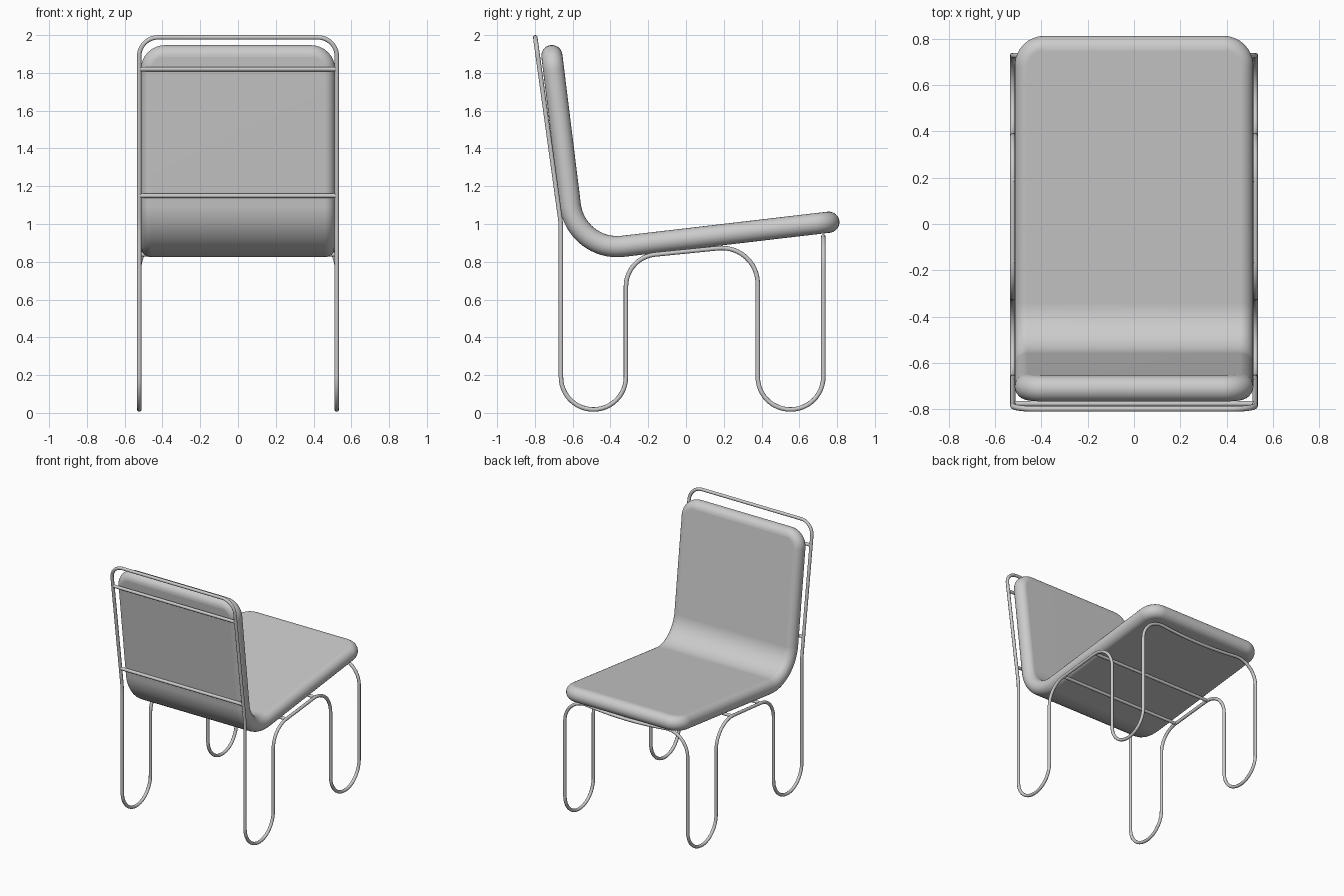
import bpy
import bmesh
from math import sin, cos, tan, pi
from mathutils import Vector

cube = bpy.data.objects.get("Cube")
if cube:
    bpy.data.objects.remove(cube, do_unlink=True)

# One plain grey for the whole chair
grey = bpy.data.materials.new("plain grey")
grey.use_nodes = True
colour = (0.6, 0.6, 0.6, 1)
grey.diffuse_color = colour
grey.node_tree.nodes["Principled BSDF"].inputs["Base Color"].default_value = colour

TUBE = 0.012
SIDE = 0.523


def link(name, data):
    obj = bpy.data.objects.new(name, data)
    bpy.context.collection.objects.link(obj)
    data.materials.append(grey)
    return obj


def fillet(before, corner, after, radius, steps=12):
    """Points of an arc that rounds one corner of a path."""
    u, v = (before - corner).normalized(), (after - corner).normalized()
    half = u.angle(v) / 2
    reach = radius / tan(half)
    centre = corner + (u + v).normalized() * radius / sin(half)
    a, b = corner + u * reach - centre, corner + v * reach - centre
    a.normalize()
    b.normalize()
    return [centre + a.slerp(b, i / steps) * radius for i in range(steps + 1)]


def tube(name, points, closed=False):
    curve = bpy.data.curves.new(name, "CURVE")
    curve.dimensions = "3D"
    curve.bevel_depth = TUBE
    curve.bevel_resolution = 3
    curve.use_fill_caps = True
    spline = curve.splines.new("POLY")
    spline.points.add(len(points) - 1)
    for slot, p in zip(spline.points, points):
        slot.co = (*p, 1)
    spline.use_cyclic_u = closed
    return link(name, curve)


# Frame: one closed bent tube; side corners as (y, z, bend radius)
side = [(-0.798, 1.988, 0.1), (-0.662, 1.0, 0.6),
        (-0.662, 0.018, 0.172), (-0.318, 0.018, 0.172),
        (-0.318, 0.823, 0.17), (0.38, 0.893, 0.19),
        (0.38, 0.018, 0.172), (0.727, 0.018, 0.173),
        (0.727, 0.952, 0.17)]
corners = [(Vector((SIDE, y, z)), r) for y, z, r in side]
corners.append((Vector((0, 0.727, 0.9)), 3))
corners += [(Vector((-SIDE, y, z)), r) for y, z, r in reversed(side)]
path = []
for i, (p, r) in enumerate(corners):
    arc = fillet(corners[i - 1][0], p, corners[(i + 1) % len(corners)][0], r)
    path += [q for q in arc if not path or (q - path[-1]).length > 0.003]
tube("tube_frame", path, closed=True)

# Straight bars between the two sides
for name, y, z in (("upper_back_bar", -0.775, 1.82), ("lower_back_bar", -0.683, 1.15),
                   ("rear_seat_bar", -0.16, 0.839), ("front_seat_bar", 0.19, 0.874)):
    tube(name, [(-SIDE, y, z), (SIDE, y, z)])

# Cushion: a rounded pad bent along a back line, an arc and a seat line
HALF, THICK, CORNER, BEND = 0.515, 0.056, 0.13, 0.25
top, elbow, front = (Vector((0, -0.717, 1.947)), Vector((0, -0.582, 0.853)),
                     Vector((0, 0.812, 1.016)))
down, out = (elbow - top).normalized(), (front - elbow).normalized()
turn = down.angle(out)
reach = BEND * tan(turn / 2)
arc_start = (elbow - top).length - reach
arc_end = arc_start + BEND * turn
total = arc_end + (front - elbow).length - reach


def bent(x, s, h):
    """Place a point of the flat pad (across, along, height) on the bent pad."""
    heading = down.slerp(out, min(max((s - arc_start) / (arc_end - arc_start), 0), 1))
    normal = Vector((0, -heading.z, heading.y))
    if s <= arc_start:
        p = top + down * s
    elif s >= arc_end:
        p = front - out * (total - s)
    else:
        first = Vector((0, -down.z, down.y))
        p = top + down * arc_start + (first - normal) * BEND
    return p + normal * h + Vector((x, 0, 0))


def outline(inset):
    """Half outline of the pad as (half width, distance along)."""
    r, c = CORNER - inset, HALF - CORNER
    arc = [(c + r * sin(a), r * cos(a)) for a in (i * pi / 16 for i in range(9))]
    middle = [(HALF - inset, arc_start + (arc_end - arc_start) * i / 16) for i in range(17)]
    return ([(x, CORNER - d) for x, d in arc] + middle
            + [(x, total - CORNER + d) for x, d in reversed(arc)])


bm = bmesh.new()
rings = []
LAYERS = 12
for k in range(LAYERS + 1):
    a = -pi / 2 + pi * k / LAYERS
    half = outline(THICK * (1 - cos(a)))
    loop = half + [(-x, s) for x, s in reversed(half)]
    rings.append([bm.verts.new(bent(x, s, THICK * sin(a))) for x, s in loop])
n = len(rings[0])
for low, high in zip(rings, rings[1:]):
    for i in range(n):
        j = (i + 1) % n
        bm.faces.new((low[i], low[j], high[j], high[i]))
for ring in (rings[0], rings[-1]):
    for i in range(n // 2 - 1):
        bm.faces.new((ring[i], ring[i + 1], ring[n - 2 - i], ring[n - 1 - i]))
bmesh.ops.recalc_face_normals(bm, faces=bm.faces)
mesh = bpy.data.meshes.new("cushion")
bm.to_mesh(mesh)
bm.free()
cushion = link("cushion", mesh)
bpy.context.view_layer.objects.active = cushion
cushion.select_set(True)
bpy.ops.object.shade_smooth_by_angle(angle=pi / 5)
# Keep the large pad faces evenly shaded
cushion.modifiers.new("flat_pad_faces", "WEIGHTED_NORMAL").keep_sharp = True
